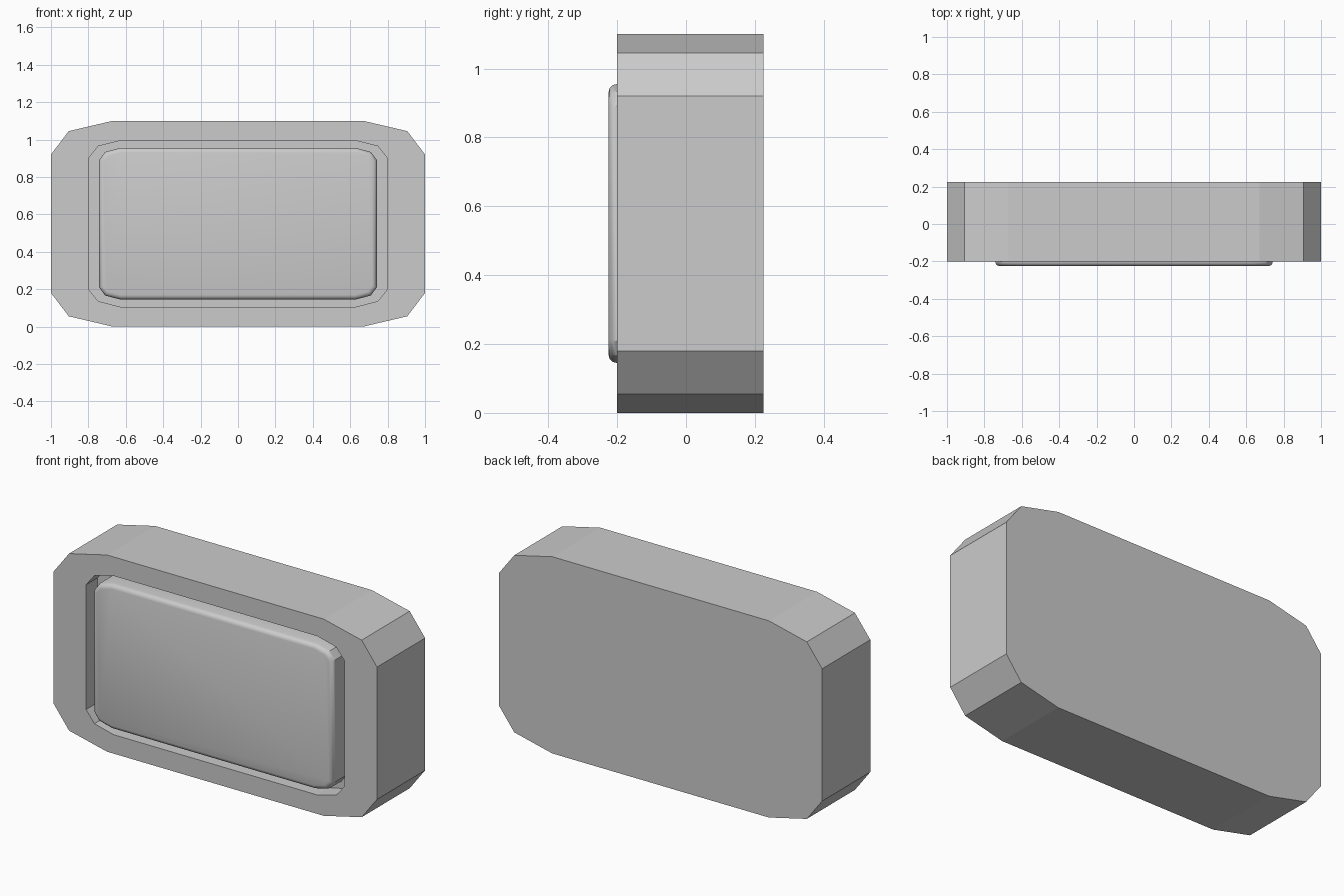
import bpy, bmesh, math

if "Cube" in bpy.data.objects:
    bpy.data.objects.remove(bpy.data.objects["Cube"])

ZC = 0.55  # height of the centre of every outline


def outline(w, h, corner):
    """Rectangle of half-size w, h with four mirrored faceted corners."""
    pts = []
    for sx, sz in ((1, 1), (-1, 1), (-1, -1), (1, -1)):
        c = [(sx * (w - dx), ZC + sz * (h - dz)) for dx, dz in corner]
        pts += c if sx * sz < 0 else c[::-1]
    return pts


def loft(name, rings, bevel_ring=None):
    """Skin (y, outline) rings in order, capping both ends."""
    bm = bmesh.new()
    loops = [[bm.verts.new((x, y, z)) for x, z in pts] for y, pts in rings]
    n = len(loops[0])
    for a, b in zip(loops, loops[1:]):
        for i in range(n):
            j = (i + 1) % n
            bm.faces.new((a[i], a[j], b[j], b[i]))
    bm.faces.new(loops[0])
    front = bm.faces.new(loops[-1])
    if bevel_ring:
        bmesh.ops.bevel(bm, geom=list(front.edges), offset=bevel_ring,
                        offset_type='OFFSET', segments=3, profile=0.5,
                        affect='EDGES')
    bmesh.ops.recalc_face_normals(bm, faces=bm.faces)
    me = bpy.data.meshes.new(name)
    bm.to_mesh(me)
    bm.free()
    ob = bpy.data.objects.new(name, me)
    bpy.context.collection.objects.link(ob)
    return ob


# Housing: faceted block with a recess sunk into the front
outer = outline(1.0, 0.55, [(0.33, 0), (0.095, 0.055), (0, 0.18)])
recess = outline(0.80, 0.444, [(0.17, 0), (0.052, 0.03), (0, 0.095)])
FLOOR = -0.10
loft("housing", [(0.225, outer), (-0.2, outer), (-0.2, recess), (FLOOR, recess)])

# Panel: rounded-edge slab sitting in the recess, slightly proud of the face
slab = outline(0.742, 0.405, [(0.112, 0), (0.032, 0.021), (0, 0.064)])
panel = loft("front_panel", [(FLOOR, slab), (-0.225, slab)], 0.024)
bpy.context.view_layer.objects.active = panel
panel.select_set(True)
bpy.ops.object.shade_smooth_by_angle(angle=math.radians(32))
